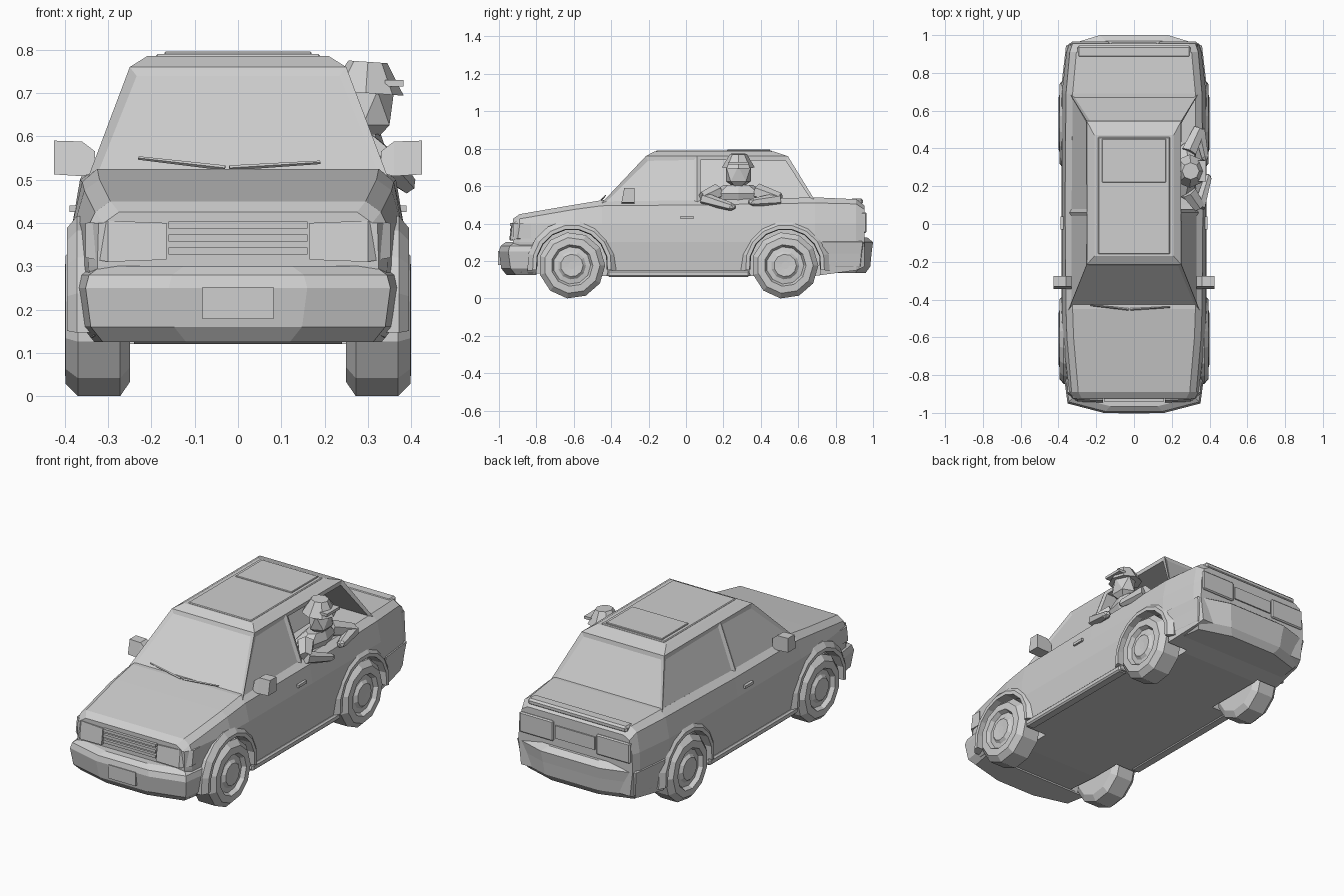
import bpy, bmesh, math
from mathutils import Vector, Matrix

if "Cube" in bpy.data.objects:
    bpy.data.objects.remove(bpy.data.objects["Cube"])

grey = bpy.data.materials.new("light_grey")
grey.diffuse_color = (0.62, 0.62, 0.62, 1)
grey.use_nodes = True
grey.node_tree.nodes["Principled BSDF"].inputs["Base Color"].default_value = grey.diffuse_color


def finish(name, bm, sign=1):
    """Turn a bmesh into an object, optionally mirrored across x."""
    if sign < 0:
        bmesh.ops.scale(bm, vec=(-1, 1, 1), verts=bm.verts)
    bmesh.ops.recalc_face_normals(bm, faces=bm.faces)
    me = bpy.data.meshes.new(name)
    bm.to_mesh(me)
    bm.free()
    me.materials.append(grey)
    ob = bpy.data.objects.new(name, me)
    bpy.context.collection.objects.link(ob)
    return ob


def loft(rings, caps=True, closed=False):
    bm = bmesh.new()
    vs = [[bm.verts.new(p) for p in r] for r in rings]
    n = len(rings[0])
    pairs = list(zip(vs, vs[1:])) + ([(vs[-1], vs[0])] if closed else [])
    for a, b in pairs:
        for i in range(n):
            j = (i + 1) % n
            bm.faces.new((a[i], a[j], b[j], b[i]))
    if caps:
        bm.faces.new(vs[0])
        bm.faces.new(vs[-1])
    bmesh.ops.recalc_face_normals(bm, faces=bm.faces)
    return bm


def box(name, x, y, z, sign=1, bevel=0.0):
    bm = bmesh.new()
    bmesh.ops.create_cube(bm, size=1)
    for v in bm.verts:
        v.co = Vector([(r[0] + r[1]) / 2 + c * (r[1] - r[0]) for r, c in zip((x, y, z), v.co)])
    if bevel:
        bmesh.ops.bevel(bm, geom=bm.edges[:], offset=bevel, segments=1, affect='EDGES')
    return finish(name, bm, sign)


def limb(name, a, b, r1, r2, segs=6, sign=1):
    a, b = Vector(a), Vector(b)
    bm = bmesh.new()
    bmesh.ops.create_cone(bm, cap_ends=True, segments=segs, radius1=r1, radius2=r2, depth=(b - a).length)
    rot = (b - a).to_track_quat('Z', 'Y').to_matrix().to_4x4()
    bmesh.ops.transform(bm, matrix=Matrix.Translation((a + b) / 2) @ rot, verts=bm.verts)
    return finish(name, bm, sign)


def ball(name, centre, size, sub=1):
    bm = bmesh.new()
    bmesh.ops.create_icosphere(bm, subdivisions=sub, radius=1)
    bmesh.ops.scale(bm, vec=size, verts=bm.verts)
    bmesh.ops.translate(bm, vec=centre, verts=bm.verts)
    return finish(name, bm)


def mirrored(half):
    """Close a half outline (first coordinate is x) into a full symmetric ring."""
    return half + [(-p[0],) + tuple(p[1:]) for p in reversed(half)]


# Lower body: y, bottom z, middle half width, shoulder half width, shoulder z, top z
stations = [
    (-0.925, 0.16, 0.325, 0.31, 0.40, 0.425),
    (-0.89, 0.14, 0.345, 0.33, 0.425, 0.45),
    (-0.60, 0.12, 0.38, 0.355, 0.475, 0.50),
    (-0.45, 0.12, 0.385, 0.36, 0.495, 0.525),
    (0.10, 0.12, 0.385, 0.365, 0.50, 0.525),
    (0.69, 0.12, 0.385, 0.36, 0.51, 0.54),
    (0.91, 0.15, 0.36, 0.34, 0.505, 0.53),
    (0.955, 0.17, 0.345, 0.325, 0.475, 0.495),
]
body = finish("lower_body", loft([
    mirrored([(wm - 0.015, y, zb), (wm, y, 0.30), (wm - 0.003, y, 0.40), (ws, y, zs), (ws - 0.035, y, zt)])
    for y, zb, wm, ws, zs, zt in stations]))

# Wheel wells
AXLES = ((-0.61, "front"), (0.53, "rear"))
for y, _ in AXLES:
    for s in (1, -1):
        cut = limb("well_cutter", (0.24, y, 0.18), (0.5, y, 0.18), 0.195, 0.195, 14, s)
        cut.hide_render = True
        mod = body.modifiers.new("well", 'BOOLEAN')
        mod.operation, mod.object, mod.solver = 'DIFFERENCE', cut, 'EXACT'
        bpy.context.view_layer.objects.active = body
        bpy.ops.object.modifier_apply(modifier=mod.name)
        bpy.data.objects.remove(cut)


# Cabin with inset windows and an open rear right window
def cabin_ring(z, w, y0, y1, y2):
    return [(w, y0, z), (w, y1, z), (w, y2, z), (-w, y2, z), (-w, y1, z), (-w, y0, z)]


bm = loft([cabin_ring(0.49, 0.352, -0.47, 0.06, 0.71),
           cabin_ring(0.76, 0.25, -0.215, 0.06, 0.545),
           cabin_ring(0.785, 0.21, -0.17, 0.06, 0.47)])
panes = [f for f in bm.faces if f.calc_center_median().z < 0.70 and abs(f.normal.z) < 0.95]
bmesh.ops.inset_individual(bm, faces=panes, thickness=0.026, depth=-0.008)
opening = max(panes, key=lambda f: f.calc_center_median().x + f.calc_center_median().y * 0.3
              if f.normal.x > 0.5 else -9)
ext = bmesh.ops.extrude_discrete_faces(bm, faces=[opening])["faces"][0]
bmesh.ops.translate(bm, vec=(-0.2, 0, 0), verts=ext.verts[:])
finish("cabin", bm)

# Roof panel and sunroof
box("roof_panel", (-0.19, 0.19), (-0.16, 0.46), (0.77, 0.790), bevel=0.004)
box("sunroof", (-0.17, 0.17), (0.22, 0.45), (0.78, 0.796), bevel=0.003)


# Bumpers: plan outline stacked in z with an inset
def bumper(name, half, levels):
    finish(name, loft([mirrored([(x - i, y - math.copysign(i, y) * k, z)
                                 for (x, y), k in zip(half, (0, 1, 1))]) for z, i in levels]))


bumper("front_bumper", [(0.372, -0.80), (0.352, -0.95), (0.16, -1.0)],
       [(0.125, 0.04), (0.16, 0.012), (0.25, 0.0), (0.28, 0.008), (0.30, 0.035)])
bumper("rear_bumper", [(0.385, 0.73), (0.36, 0.945), (0.18, 1.0)],
       [(0.135, 0.04), (0.17, 0.015), (0.24, 0.008), (0.30, 0.0), (0.325, 0.03)])
box("front_plate", (-0.082, 0.082), (-1.004, -0.98), (0.178, 0.252))

# Grille slats, bonnet seam and wipers
for z in (0.335, 0.365, 0.395):
    box("grille_slat", (-0.16, 0.16), (-0.94, -0.90), (z - 0.008, z + 0.008))
limb("left_wiper", (-0.03, -0.452, 0.527), (-0.23, -0.43, 0.55), 0.006, 0.004, 4)
limb("right_wiper", (0.19, -0.44, 0.54), (-0.02, -0.452, 0.527), 0.004, 0.006, 4)

# Tail light band and boot lip
box("boot_lip", (-0.30, 0.30), (0.88, 0.945), (0.50, 0.535), bevel=0.01)
box("rear_panel", (-0.12, 0.12), (0.94, 0.962), (0.37, 0.44))

for s, side in ((1, "right"), (-1, "left")):
    # Lamps: headlight with a wrap-around indicator, tail light
    finish(side + "_headlight", loft([
        [(x, y0, z0), (x, y1, z0), (x, y1, z1), (x, y0 + 0.012, z1)]
        for x, y0, y1, z0, z1 in ((0.165, -0.945, -0.85, 0.315, 0.40), (0.30, -0.94, -0.85, 0.31, 0.405),
                                  (0.352, -0.90, -0.83, 0.32, 0.40))]), s)
    box(side + "_tail_light", (0.13, 0.335), (0.93, 0.965), (0.35, 0.46), s, 0.006)
    # Sill, door seam, handle
    box(side + "_sill", (0.33, 0.385), (-0.42, 0.34), (0.115, 0.15), s, 0.008)
    box(side + "_door_handle", (0.37, 0.389), (-0.03, 0.04), (0.425, 0.44), s)
    # Door mirror
    finish(side + "_mirror", loft([
        [(x, -0.345, z0), (x, -0.275, z0), (x, -0.275, z1), (x, -0.33, z1)]
        for x, z0, z1 in ((0.33, 0.515, 0.565), (0.36, 0.508, 0.588), (0.425, 0.512, 0.59))]), s)

    for y, end in AXLES:
        # Wheel turned from a profile of (x, radius), with recessed rim and hub
        prof = [(0.25, 0.09), (0.25, 0.145), (0.272, 0.178), (0.37, 0.178), (0.398, 0.15), (0.40, 0.112),
                (0.378, 0.10), (0.382, 0.075), (0.395, 0.06), (0.392, 0.02)]
        n = 11
        finish(f"{end}_{side}_wheel", loft([
            [(x, y + r * math.cos(2 * math.pi * i / n), 0.176 + r * math.sin(2 * math.pi * i / n))
             for i in range(n)] for x, r in prof]), s)
        # Flared wheel arch
        ring = []
        for i in range(10):
            a = math.radians(-8 + 196 * i / 9)
            c, t = math.cos(a), math.sin(a)
            ring.append([(x, y + r * c, 0.18 + r * t) for x, r in
                         ((0.33, 0.188), (0.395, 0.192), (0.395, 0.212), (0.372, 0.24), (0.33, 0.24))])
        finish(f"{end}_{side}_wheel_arch", loft(ring), s)

# Passenger leaning out of the open window
finish("passenger_torso", loft([
    [(cx + rx * math.cos(k * math.pi / 4), 0.28 + ry * math.sin(k * math.pi / 4), z) for k in range(8)]
    for z, cx, rx, ry in ((0.49, 0.24, 0.08, 0.13), (0.56, 0.27, 0.075, 0.15), (0.605, 0.285, 0.045, 0.08))]))
limb("passenger_neck", (0.28, 0.28, 0.58), (0.30, 0.28, 0.64), 0.035, 0.035)
ball("passenger_head", (0.305, 0.28, 0.665), (0.062, 0.078, 0.088))
limb("passenger_cap", (0.295, 0.28, 0.70), (0.30, 0.28, 0.772), 0.088, 0.045, 8)
box("cap_brim", (0.34, 0.382), (0.225, 0.335), (0.715, 0.73))
for a, b, c, side in (((0.29, 0.17, 0.57), (0.345, 0.09, 0.535), (0.39, 0.24, 0.49), "front"),
                      ((0.29, 0.38, 0.57), (0.345, 0.50, 0.53), (0.375, 0.36, 0.515), "rear")):
    limb(side + "_upper_arm", a, b, 0.045, 0.035)
    limb(side + "_forearm", b, c, 0.035, 0.022)
    ball(side + "_hand", c, (0.022, 0.03, 0.022))
